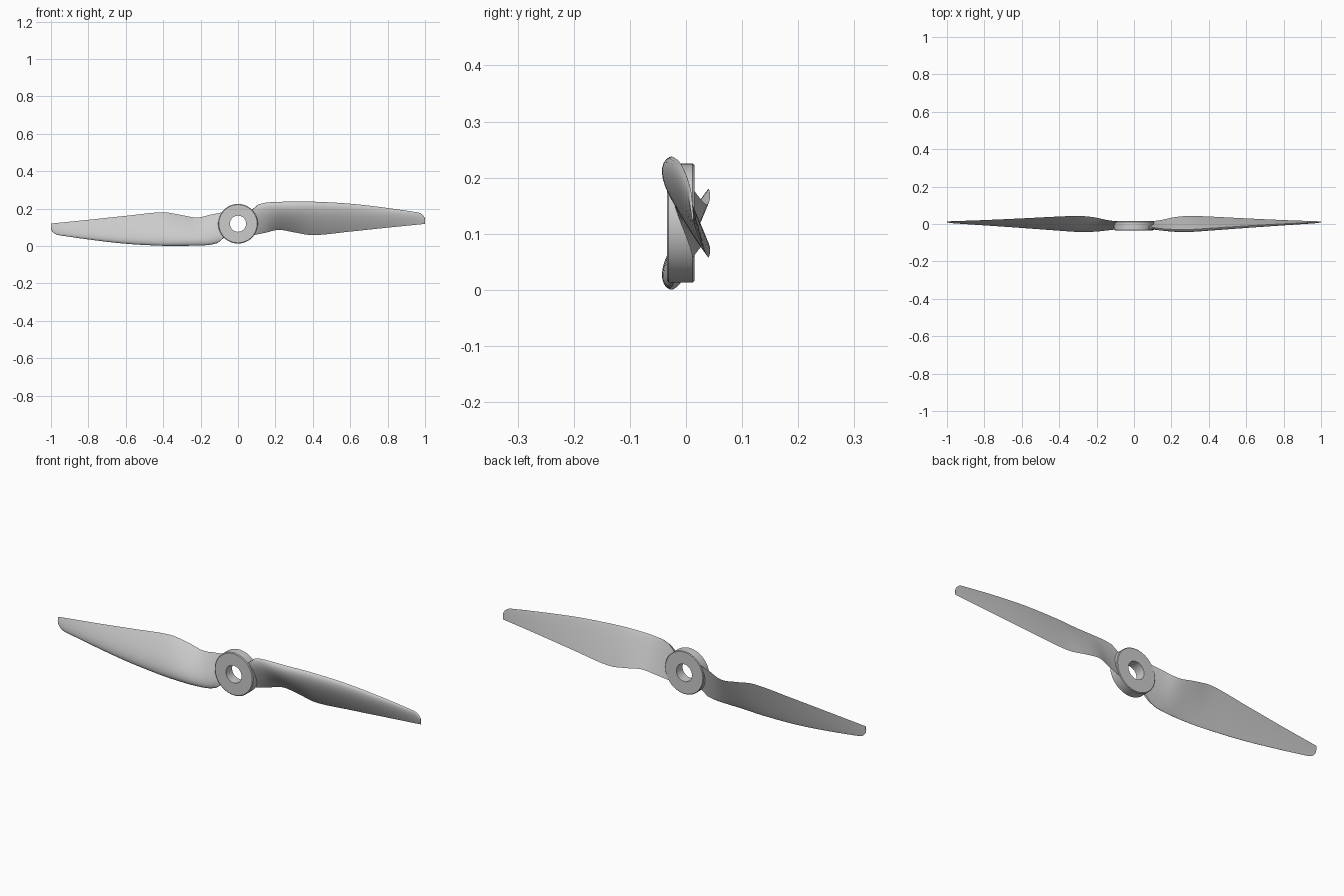
import bpy, bmesh, math

if "Cube" in bpy.data.objects:
    bpy.data.objects.remove(bpy.data.objects["Cube"])

CZ = 0.119  # height of the rotation axis


def loft(name, rings, cyclic=False):
    """Skin a list of closed rings; cap both ends unless cyclic."""
    bm = bmesh.new()
    vs = [[bm.verts.new(p) for p in r] for r in rings]
    n = len(rings[0])
    pairs = list(zip(vs, vs[1:])) + ([(vs[-1], vs[0])] if cyclic else [])
    for a, b in pairs:
        for i in range(n):
            j = (i + 1) % n
            bm.faces.new((a[i], a[j], b[j], b[i]))
    if not cyclic:
        bm.faces.new(vs[0])
        bm.faces.new(vs[-1])
    bmesh.ops.recalc_face_normals(bm, faces=bm.faces)
    mesh = bpy.data.meshes.new(name)
    bm.to_mesh(mesh)
    bm.free()
    ob = bpy.data.objects.new(name, mesh)
    bpy.context.collection.objects.link(ob)
    bpy.context.view_layer.objects.active = ob
    bpy.ops.object.select_all(action='DESELECT')
    ob.select_set(True)
    bpy.ops.object.shade_smooth_by_angle(angle=math.radians(35))
    return ob


# Hub: ring with a bore and slightly eased outer edges
profile = [(0.043, -0.034), (0.102, -0.034), (0.106, -0.031),
           (0.106, 0.012), (0.103, 0.015), (0.043, 0.015)]
angles = [2 * math.pi * i / 72 for i in range(72)]
loft("hub", [[(r * math.cos(a), y, CZ + r * math.sin(a)) for a in angles]
             for r, y in profile], cyclic=True)

# Blade stations: x, leading z, leading y, trailing z, trailing y, thickness
ST = [(0.10, .222, -.020, .052, .008, .012),
      (0.15, .232, -.025, .071, .022, .020),
      (0.22, .236, -.029, .086, .037, .027),
      (0.30, .237, -.029, .073, .043, .029),
      (0.40, .237, -.023, .058, .040, .026),
      (0.60, .226, -.010, .077, .030, .020),
      (0.80, .203, .001, .098, .021, .013),
      (1.00, .174, .010, .118, .014, .005)]


def station(x):
    """Smooth (Hermite) interpolation of the station table."""
    i = max(k for k in range(len(ST) - 1) if ST[k][0] <= x)
    a, b = ST[i], ST[i + 1]
    p, q = ST[max(i - 1, 0)], ST[min(i + 2, len(ST) - 1)]
    h = b[0] - a[0]
    t = (x - a[0]) / h
    out = []
    for k in range(1, 6):
        ma = (b[k] - p[k]) / (b[0] - p[0]) * h
        mb = (q[k] - a[k]) / (q[0] - a[0]) * h
        out.append((2*t**3 - 3*t*t + 1) * a[k] + (t**3 - 2*t*t + t) * ma
                   + (3*t*t - 2*t**3) * b[k] + (t**3 - t*t) * mb)
    return out


def foil(t):
    """Aerofoil thickness along the chord, peak 1."""
    return max(0, 10 * (.2969 * math.sqrt(t) - .126*t - .3516*t*t
                        + .2843*t**3 - .1015*t**4 - .0021*t))


N = 18
CH = [(1 - math.cos(math.pi * i / N)) / 2 for i in range(N + 1)]


def section(x):
    zl, yl, zt, yt, th = station(x)
    # rounded leading corner at the tip
    u = max(0, (x - 0.96) / 0.04)
    cut = (1 - math.sqrt(max(0, 1 - u * u))) * 0.6
    zl, yl = zl + (zt - zl) * cut, yl + (yt - yl) * cut
    th *= 1 - cut * 0.5
    dy, dz = yt - yl, zt - zl
    L = math.hypot(dy, dz)
    ny, nz = dz / L, -dy / L
    root = max(0, 1 - (x - 0.10) / 0.05)

    def point(t, off):
        # the root end slants inward so it sinks into the hub
        px = x + root * (0.008 - 0.05 * min(1, t / 0.25))
        return (px, yl + dy * t + ny * off, zl + dz * t + nz * off)
    front = [point(t, th * foil(t)) for t in CH]
    back = [point(t, -0.1 * th * foil(t)) for t in CH[1:-1]]
    return front + back[::-1]


xs = [0.10 + 0.86 * i / 48 for i in range(48)]
xs += [0.96 + 0.04 * math.sin(math.pi / 2 * i / 8) for i in range(9)]
rings = [section(x) for x in xs]

# Two blades, the second turned half a revolution about the axis
loft("right_blade", rings)
loft("left_blade", [[(-x, y, 2 * CZ - z) for x, y, z in r] for r in rings])
